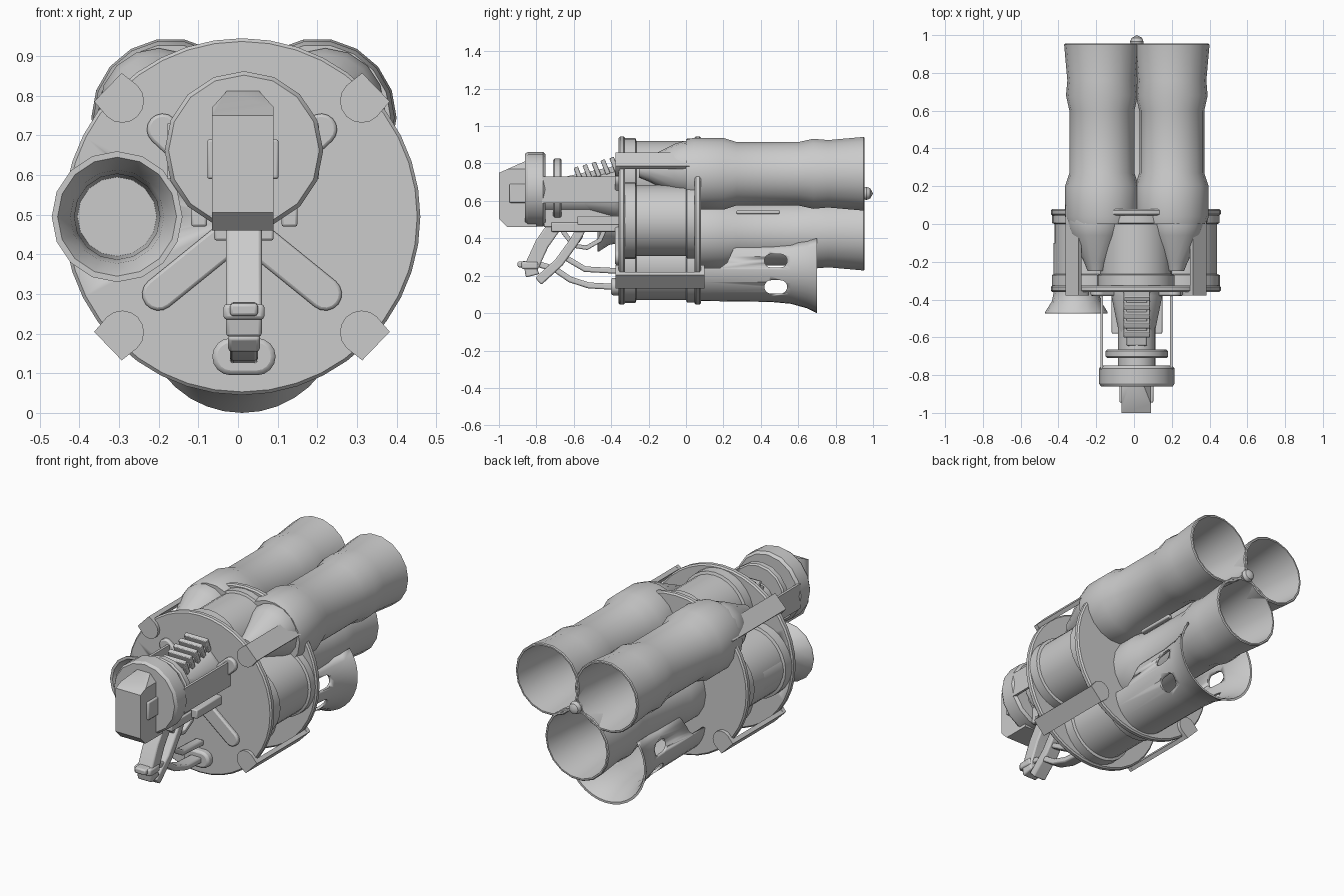
import bpy, bmesh, math
from mathutils import Vector

if "Cube" in bpy.data.objects:
    bpy.data.objects.remove(bpy.data.objects["Cube"])

GREY = (0.6, 0.6, 0.6, 1)
metal = bpy.data.materials.new("grey metal")
metal.use_nodes = True
metal.diffuse_color = GREY
metal.node_tree.nodes["Principled BSDF"].inputs["Base Color"].default_value = GREY
CX, CZ = 0.01, 0.495          # axis of the drum


def finish(name, bm, bevel=0, angle=30):
    bmesh.ops.remove_doubles(bm, verts=bm.verts, dist=0.0001)
    bmesh.ops.recalc_face_normals(bm, faces=bm.faces)
    me = bpy.data.meshes.new(name)
    bm.to_mesh(me)
    bm.free()
    me.materials.append(metal)
    ob = bpy.data.objects.new(name, me)
    bpy.context.collection.objects.link(ob)
    bpy.ops.object.select_all(action="DESELECT")
    ob.select_set(True)
    bpy.context.view_layer.objects.active = ob
    bpy.ops.object.shade_smooth_by_angle(angle=math.radians(angle))
    if bevel:
        mod = ob.modifiers.new("edges", "BEVEL")
        mod.width, mod.segments = bevel, 2
    return ob


def sweep(name, profile, x, z, seg=24, start=0, arc=360):
    """Turn (y, radius) points about an axis along y."""
    bm = bmesh.new()
    rows = []
    for i in range(seg + 1):
        a = math.radians(start + arc * i / seg)
        rows.append([bm.verts.new((x + r * math.cos(a), y, z + r * math.sin(a)))
                     for y, r in profile])
    for p, q in zip(rows, rows[1:]):
        for j in range(len(profile) - 1):
            bm.faces.new((p[j], p[j + 1], q[j + 1], q[j]))
    bmesh.ops.dissolve_degenerate(bm, dist=0.0001, edges=bm.edges)
    return finish(name, bm)


def cylinder(name, y0, y1, r, x, z, seg=24, lip=0.008):
    return sweep(name, [(y0, 0), (y0, r - lip), (y0 + lip, r), (y1 - lip, r),
                        (y1, r - lip), (y1, 0)], x, z, seg)


def slab(name, outline, axis, lo, hi, bevel=0):
    """Extrude a flat outline along x (points y, z) or y (points x, z)."""
    bm = bmesh.new()
    place = (lambda d, p: (d, p[0], p[1])) if axis == "x" else (lambda d, p: (p[0], d, p[1]))
    a, b = [[bm.verts.new(place(d, p)) for p in outline] for d in (lo, hi)]
    bm.faces.new(a)
    bm.faces.new(b)
    for i in range(len(a)):
        j = (i + 1) % len(a)
        bm.faces.new((a[i], a[j], b[j], b[i]))
    return finish(name, bm, bevel)


def box(name, x0, x1, y0, y1, z0, z1, bevel=0.006):
    return slab(name, [(y0, z0), (y1, z0), (y1, z1), (y0, z1)], "x", x0, x1, bevel)


def strip(name, path, width, x0, x1, bevel=0.008):
    """Flat bar of even width following a (y, z) path."""
    pts = [Vector(p) for p in path]
    left, right = [], []
    for i, p in enumerate(pts):
        d = (pts[min(i + 1, len(pts) - 1)] - pts[max(i - 1, 0)]).normalized()
        n = Vector((-d.y, d.x)) * width / 2
        left.append(p + n)
        right.append(p - n)
    return slab(name, left + right[::-1], "x", x0, x1, bevel)


def capsule(a, b, r, n=8):
    """Rounded bar outline between two points."""
    a, b = Vector(a), Vector(b)
    t = math.atan2(b.y - a.y, b.x - a.x)
    out = []
    for c, off in ((b, -math.pi / 2), (a, math.pi / 2)):
        for i in range(n + 1):
            g = t + off + math.pi * i / n
            out.append((c.x + r * math.cos(g), c.y + r * math.sin(g)))
    return out


def cut(ob, cutter):
    mod = ob.modifiers.new("cut", "BOOLEAN")
    mod.object, mod.operation, mod.solver = cutter, "DIFFERENCE", "EXACT"
    cutter.hide_render = True
    cutter.hide_set(True)


# Drum end plates
front_plate = cylinder("front_plate", -0.36, -0.325, 0.45, CX, CZ, 40)
cylinder("rear_plate", 0.045, 0.08, 0.45, CX, CZ, 40)

# Four chambers between the plates, with flanged ends
chambers = []
for label, dx, dz in (("top", 0, 1), ("bottom", 0, -1), ("left", 1, 0), ("right", -1, 0)):
    chambers.append(sweep(label + "_chamber", [
        (-0.34, 0), (-0.34, 0.205), (-0.27, 0.205), (-0.265, 0.19), (0.0, 0.19),
        (0.005, 0.203), (0.06, 0.203), (0.06, 0)], CX + 0.24 * dx, CZ + 0.235 * dz, 28))

# Exhaust bell with an open bore
sweep("exhaust_bell", [(-0.1, 0.12), (-0.36, 0.12), (-0.41, 0.13), (-0.465, 0.165),
                       (-0.473, 0.165), (-0.473, 0.15), (-0.42, 0.118), (-0.36, 0.108),
                       (-0.12, 0.1), (-0.12, 0)], -0.305, 0.495, 16)
bore = cylinder("bore_cutter", -0.5, -0.11, 0.115, -0.305, 0.495, 16)
cut(front_plate, bore)
cut(chambers[3], bore)

# Three barrels and the cones that feed the upper pair
barrel = [(0, 0), (0, 0.185), (0.04, 0.195), (0.2, 0.195), (0.27, 0.172), (0.6, 0.172),
          (0.68, 0.19), (0.76, 0.183), (0.95, 0.2), (0.955, 0.195), (0.955, 0.187),
          (0.76, 0.17), (0.6, 0.158), (0.12, 0.158), (0.12, 0)]
for label, x, z in (("left", 0.2, 0.745), ("right", -0.17, 0.745), ("lower", 0.015, 0.425)):
    sweep(label + "_barrel", barrel, x, z, 18)
for label, x in (("left", 0.22), ("right", -0.2)):
    sweep(label + "_feed_cone", [(0.02, 0), (0.02, 0.15), (-0.01, 0.15), (-0.06, 0.135),
                                 (-0.2, 0.065), (-0.25, 0.045), (-0.25, 0)], x, 0.77, 16)
sweep("barrel_pin", [(0.9, 0.02), (0.935, 0.02), (0.94, 0.03), (0.965, 0.036),
                     (0.985, 0.028), (1.0, 0)], 0.015, 0.64, 14)
for side in (-1, 1):
    box("barrel_rail", 0.015 + side * 0.15 - 0.015, 0.015 + side * 0.15 + 0.015,
        0.27, 0.5, 0.53, 0.55)

# Slotted flared shroud under the lower barrel
flare = [(0.06, 0.185), (0.45, 0.19), (0.56, 0.2), (0.65, 0.225), (0.7, 0.25),
         (0.7, 0.238), (0.65, 0.213), (0.56, 0.186), (0.45, 0.176), (0.06, 0.171)]
shroud = sweep("shroud", flare + flare[:1], CX, 0.25, 24, 143, 254)
bm = bmesh.new()
bm.from_mesh(shroud.data)
bmesh.ops.holes_fill(bm, edges=[e for e in bm.edges if e.is_boundary])
bmesh.ops.recalc_face_normals(bm, faces=bm.faces)
bm.to_mesh(shroud.data)
bm.free()
notch = slab("notch_cutter", [(0, 0.5), (0, 0.24), (0.18, 0.24), (0.22, 0.27),
                              (0.27, 0.38), (0.3, 0.5)], "x", -0.4, 0.4)
cut(shroud, notch)
for z in (0.28, 0.14):
    cut(shroud, slab("slot_cutter", capsule((0.455, z), (0.505, z), 0.036), "x", -0.4, 0.4))

# Corner straps that clamp both plates, with round end tabs
for deg in (44, 136, 224, 316):
    a = math.radians(deg)
    out, tan = Vector((math.cos(a), math.sin(a))), Vector((-math.sin(a), math.cos(a)))
    mid = Vector((CX, CZ))
    rim = [mid + out * r + tan * t for r, t in
           ((0.447, -0.05), (0.47, -0.05), (0.47, 0.05), (0.447, 0.05))]
    slab("strap", rim, "y", -0.375, 0.1)
    tab = [mid + out * 0.47 + tan * t for t in (-0.05, 0.05)]
    for i in range(9):
        g = math.pi * i / 8
        tab.append(mid + out * (0.42 - 0.055 * math.sin(g)) + tan * 0.055 * math.cos(g))
    slab("strap_front_tab", tab, "y", -0.378, -0.355)
    slab("strap_rear_tab", tab, "y", 0.075, 0.1)

# Raised cross ribs and foot pad on the front plate
for side in (-1, 1):
    slab("lower_rib", capsule((CX, 0.47), (CX + side * 0.21, 0.3), 0.042), "y", -0.38, -0.35, 0.008)
    slab("upper_rib", capsule((CX, 0.53), (CX + side * 0.2, 0.715), 0.04), "y", -0.38, -0.35, 0.008)
slab("foot_pad", capsule((-0.018, 0.142), (0.048, 0.142), 0.047), "y", -0.4, -0.35, 0.012)

# Motor head, collar and neck
sweep("motor_head", [(-0.86, 0), (-0.86, 0.19), (-0.845, 0.2), (-0.765, 0.2), (-0.75, 0.187),
                     (-0.75, 0)], 0.015, 0.662, 16)
cylinder("motor_collar", -0.71, -0.665, 0.165, 0.015, 0.662, 16)
cylinder("neck", -0.76, -0.34, 0.1, 0.015, 0.63, 16)
sweep("neck_cone", [(-0.6, 0), (-0.6, 0.09), (-0.38, 0.135), (-0.35, 0.135), (-0.35, 0)],
      0.015, 0.635, 12)
box("neck_keel", -0.05, 0.08, -0.76, -0.35, 0.46, 0.56)
for x in (-0.178, 0.19):
    box("side_plate", x, x + 0.014, -0.77, -0.35, 0.59, 0.73, 0)
    box("side_bar", x + (0.06 if x < 0 else -0.08), x + (0.1 if x < 0 else -0.04),
        -0.58, -0.35, 0.47, 0.52)

# Rear block with sloped top and bottom
block = slab("rear_block", [(-1, 0.505), (-0.955, 0.46), (-0.8, 0.46), (-0.8, 0.815),
                            (-0.86, 0.812), (-1, 0.75)], "x", -0.065, 0.09)
for side in (-1, 1):
    x = 0.0125 + side * 0.078
    wedge = slab("corner_cutter", [(x - side * 0.04, 0.83), (x - side * 0.04, 0.815),
                                   (x + side * 0.005, 0.765), (x + side * 0.05, 0.83)],
                 "y", -1.1, -0.7)
    cut(block, wedge)
    box("block_lug", x - 0.012, x + 0.012, -0.945, -0.85, 0.59, 0.69)

# Slanted cooling fins on top of the neck
for i in range(5):
    y, z = -0.59 + i * 0.048, 0.755 + i * 0.013
    strip("cooling_fin", [(y + 0.03, z - 0.05), (y, z + 0.025)], 0.025, -0.055, 0.085, 0.004)
strip("fin_base", [(-0.64, 0.7), (-0.36, 0.76)], 0.06, -0.04, 0.07)

# Grip frame, guard and brace
strip("grip", [(-0.7, 0.47), (-0.77, 0.37), (-0.83, 0.24), (-0.82, 0.2)], 0.075, -0.03, 0.06)
strip("grip_front", [(-0.56, 0.45), (-0.6, 0.38), (-0.68, 0.27), (-0.79, 0.17)], 0.05, -0.025, 0.055)
strip("trigger_guard", [(-0.66, 0.44), (-0.6, 0.36), (-0.53, 0.35), (-0.46, 0.39), (-0.43, 0.46)],
      0.025, -0.01, 0.04, 0.004)
strip("trigger", [(-0.57, 0.46), (-0.56, 0.41), (-0.58, 0.38)], 0.02, 0, 0.03, 0.004)
box("grip_mount", -0.06, 0.09, -0.72, -0.36, 0.435, 0.485)
strip("grip_brace", [(-0.9, 0.26), (-0.8, 0.265), (-0.7, 0.235), (-0.62, 0.18),
                     (-0.52, 0.148), (-0.37, 0.14)], 0.032, -0.02, 0.05)
box("grip_band", -0.037, 0.067, -0.88, -0.79, 0.235, 0.275, 0.01)
strip("lower_link", [(-0.65, 0.3), (-0.54, 0.235), (-0.36, 0.225)], 0.03, -0.01, 0.04)
